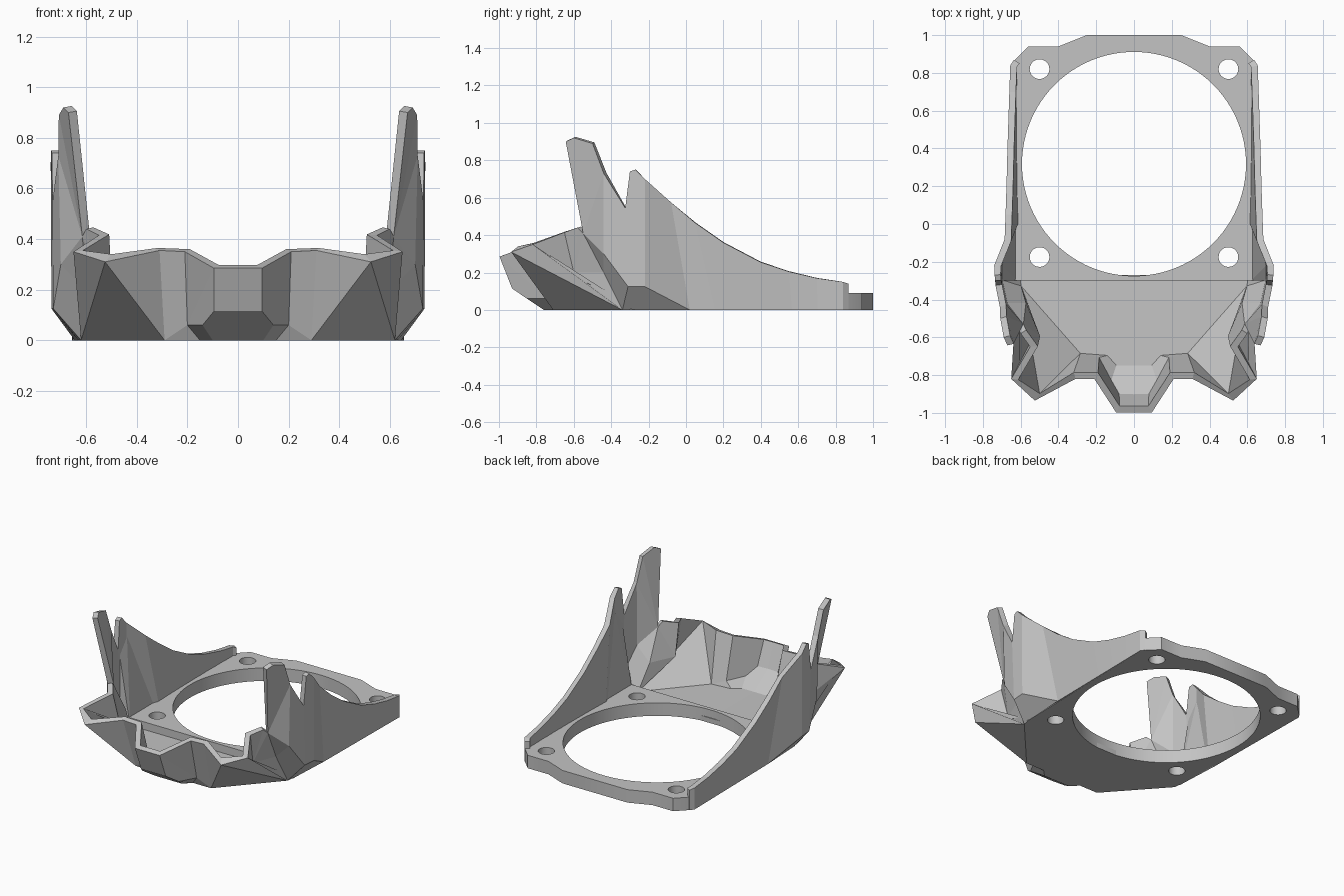
import bpy, bmesh, math
from mathutils import Vector

if "Cube" in bpy.data.objects:
    bpy.data.objects.remove(bpy.data.objects["Cube"], do_unlink=True)

# One plain grey plastic
grey = bpy.data.materials.new("grey_plastic")
grey.use_nodes = True
colour = (0.55, 0.55, 0.55, 1)
grey.diffuse_color = colour
grey.node_tree.nodes["Principled BSDF"].inputs["Base Color"].default_value = colour


def add_object(name, mesh):
    obj = bpy.data.objects.new(name, mesh)
    bpy.context.collection.objects.link(obj)
    mesh.materials.clear()
    mesh.materials.append(grey)
    return obj


def mirror_x(obj):
    mod = obj.modifiers.new("mirror", "MIRROR")
    mod.use_axis[0] = True
    mod.merge_threshold = 0.001


# Mounting plate: outline with a large round opening and four screw holes
def add_loop(curve, points):
    spline = curve.splines.new("POLY")
    spline.points.add(len(points) - 1)
    for p, (x, y) in zip(spline.points, points):
        p.co = (x, y, 0, 1)
    spline.use_cyclic_u = True


def circle(cx, cy, radius, sides):
    angles = [math.tau * i / sides for i in range(sides)]
    return [(cx + radius * math.cos(a), cy + radius * math.sin(a)) for a in angles]


plate_half = [(0.25, 1.0), (0.4, 0.94), (0.56, 0.94), (0.63, 0.87),
              (0.65, 0.84), (0.635, 0.0), (0.63, -0.3)]
curve = bpy.data.curves.new("plate_outline", "CURVE")
curve.dimensions = "2D"
curve.fill_mode = "BOTH"
curve.extrude = 0.045
add_loop(curve, plate_half + [(-x, y) for x, y in reversed(plate_half)])
add_loop(curve, circle(0, 0.318, 0.593, 96))
for hx in (-0.5, 0.5):
    for hy in (-0.175, 0.82):
        add_loop(curve, circle(hx, hy, 0.052, 32))
helper = bpy.data.objects.new("plate_helper", curve)
bpy.context.collection.objects.link(helper)
graph = bpy.context.evaluated_depsgraph_get()
plate_mesh = bpy.data.meshes.new_from_object(helper.evaluated_get(graph))
bpy.data.objects.remove(helper, do_unlink=True)
plate = add_object("mounting_plate", plate_mesh)
plate.location.z = 0.045
bpy.context.view_layer.objects.active = plate
plate.select_set(True)
bpy.ops.object.shade_smooth_by_angle(angle=math.radians(30))
plate.select_set(False)

# Left half of the outer skin: faceted front tray and side fin
points = {
    # tray rim
    "rim_mid": (0, -0.997, 0.285), "rim_prow": (0.095, -0.997, 0.285),
    "rim_in": (0.21, -0.82, 0.35), "rim_out": (0.31, -0.82, 0.355),
    "tip_front": (0.525, -0.935, 0.31), "tip_side": (0.65, -0.82, 0.35),
    "notch_rim": (0.55, -0.65, 0.415), "rim_end": (0.60, -0.58, 0.44),
    # tray underside
    "chin_mid": (0, -0.93, 0.115), "chin": (0.095, -0.93, 0.115),
    "chin_side": (0.14, -0.85, 0.06), "cheek": (0.2, -0.74, 0.06),
    "floor_mid": (0, -0.76, 0), "floor_prow": (0.1, -0.76, 0),
    "floor_cheek": (0.15, -0.71, 0), "floor_lobe": (0.29, -0.71, 0),
    "floor_corner": (0.62, -0.34, 0), "floor_back": (0.63, -0.27, 0),
    "floor_back_mid": (0, -0.27, 0), "lobe_pit": (0.535, -0.6, 0.2),
    # fin
    "bulge_back": (0.737, -0.22, 0.125), "bulge_front": (0.73, -0.31, 0.125),
    "peak_back": (0.74, -0.22, 0.70), "peak": (0.738, -0.27, 0.75),
    "peak_front": (0.735, -0.3, 0.74), "fin_notch": (0.733, -0.325, 0.545),
    "crease_top": (0.71, -0.44, 0.73), "crease_mid": (0.7, -0.44, 0.3),
    "crease_low": (0.6, -0.44, 0.2), "spike_back": (0.708, -0.5, 0.89),
    "spike_top": (0.69, -0.6, 0.92), "spike_front": (0.67, -0.643, 0.9),
    "spike_foot": (0.615, -0.55, 0.41),
    "tail_low": (0.635, 0.87, 0), "tail_high": (0.635, 0.87, 0.14),
}
faces = [
    # prow
    "rim_mid rim_prow chin chin_mid", "chin_mid chin chin_side floor_prow floor_mid",
    "rim_prow rim_in cheek", "rim_prow cheek chin_side chin",
    "chin_side cheek floor_cheek floor_prow",
    # front wall and lobes
    "rim_in rim_out floor_lobe cheek", "cheek floor_lobe floor_cheek",
    "rim_out tip_front floor_lobe", "tip_front tip_side lobe_pit floor_corner",
    "tip_front floor_corner floor_lobe", "tip_side notch_rim lobe_pit",
    "notch_rim rim_end lobe_pit", "rim_end spike_foot lobe_pit",
    "spike_foot crease_low lobe_pit", "lobe_pit crease_low floor_corner",
    # tray floor
    "floor_mid floor_prow floor_cheek floor_lobe floor_corner floor_back floor_back_mid",
    # fin bulge
    "top6 low6 bulge_back peak_back",
    "peak_back bulge_back bulge_front fin_notch peak_front peak",
    "low6 floor_back floor_corner bulge_front bulge_back",
    "bulge_front crease_mid crease_top fin_notch",
    "bulge_front floor_corner crease_low crease_mid",
    # spike
    "crease_mid crease_low spike_foot", "crease_top crease_mid spike_foot",
    "crease_top spike_foot spike_back", "spike_back spike_foot spike_front spike_top",
    "tail_low tail_high top0 low0",
]
# Sweeping upper edge of the fin
sweep = [(0.84, 0.15), (0.7, 0.17), (0.55, 0.205), (0.4, 0.255),
         (0.2, 0.36), (0.05, 0.465), (-0.08, 0.575)]
for i, (y, z) in enumerate(sweep):
    t = i / (len(sweep) - 1)
    points[f"top{i}"] = (0.655 + 0.03 * t, y, z)
    points[f"low{i}"] = (0.655 - 0.01 * t, 0.84 - 0.82 * t, 0)
    if i:
        faces.append(f"top{i-1} top{i} low{i} low{i-1}")

bm = bmesh.new()
verts = {name: bm.verts.new(co) for name, co in points.items()}
made = {text: bm.faces.new([verts[n] for n in text.split()]) for text in faces}
bmesh.ops.recalc_face_normals(bm, faces=bm.faces)
floor = next(f for text, f in made.items() if "floor_back_mid" in text)
floor.normal_update()
if floor.normal.z > 0:
    bmesh.ops.reverse_faces(bm, faces=bm.faces)
mesh = bpy.data.meshes.new("tray_and_fins")
bm.to_mesh(mesh)
bm.free()
shell = add_object("tray_and_fins", mesh)
mirror_x(shell)
wall = shell.modifiers.new("wall", "SOLIDIFY")
wall.thickness = 0.035
wall.offset = -1
wall.use_even_offset = True
wall.thickness_clamp = 1.0

# Solid fill between the plate and the bulge of each fin
fill_points = [(0.62, 0.02, 0.03), (0.62, -0.3, 0.03), (0.715, -0.22, 0.13),
               (0.715, -0.3, 0.13), (0.7, -0.22, 0.6), (0.7, -0.3, 0.5)]
bm = bmesh.new()
for co in fill_points:
    bm.verts.new(Vector(co))
bmesh.ops.convex_hull(bm, input=bm.verts)
bmesh.ops.recalc_face_normals(bm, faces=bm.faces)
mesh = bpy.data.meshes.new("fin_fill")
bm.to_mesh(mesh)
bm.free()
mirror_x(add_object("fin_fill", mesh))
